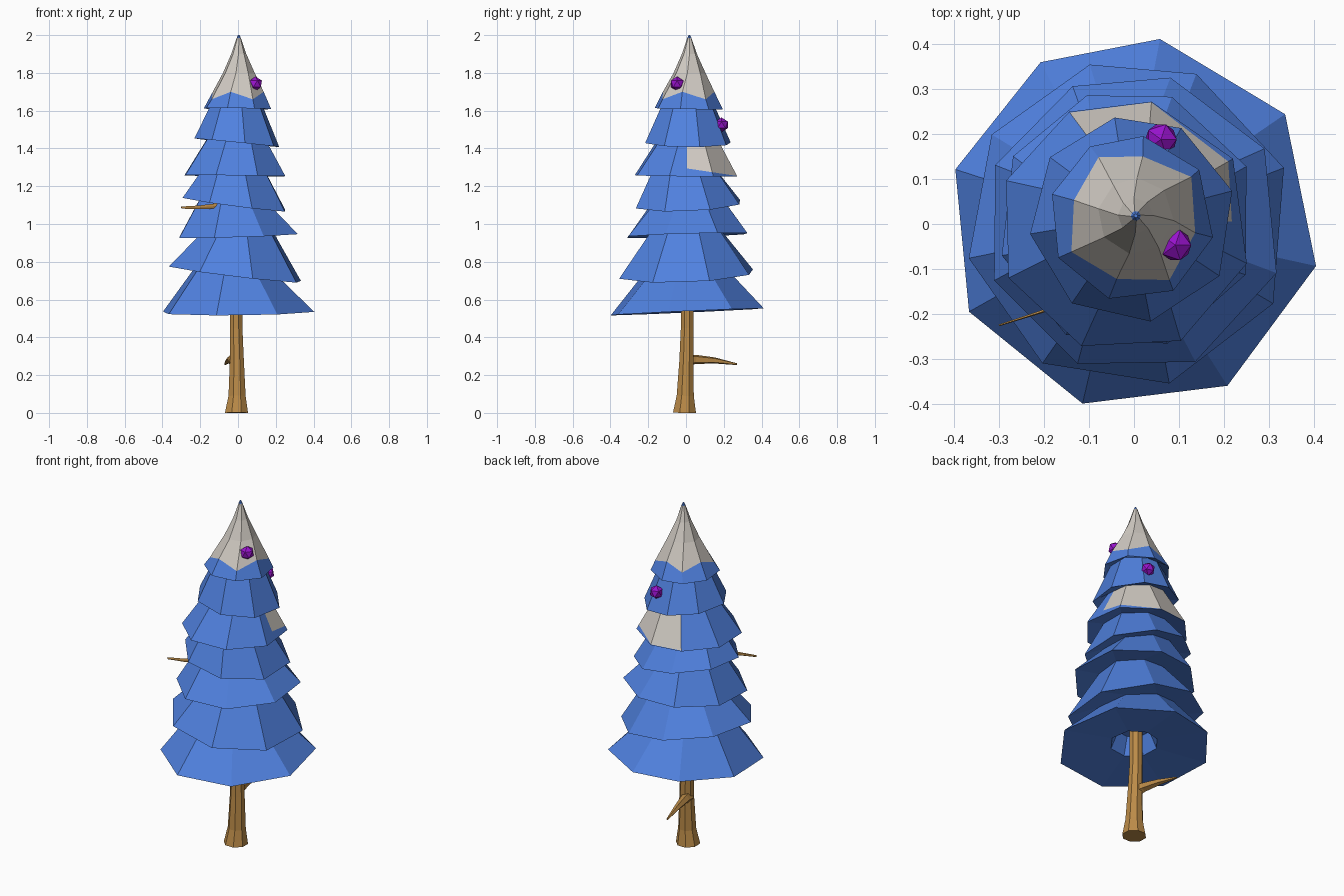
import bpy, bmesh
from math import radians, cos, sin
from mathutils import Vector

cube = bpy.data.objects.get("Cube")
if cube:
    bpy.data.objects.remove(cube)


def material(name, rgb):
    m = bpy.data.materials.new(name)
    m.use_nodes = True
    m.diffuse_color = (*rgb, 1)
    m.node_tree.nodes["Principled BSDF"].inputs["Base Color"].default_value = (*rgb, 1)
    return m


BLUE = material("blue needles", (0.08, 0.22, 0.74))
SNOW = material("snow", (0.64, 0.60, 0.55))
WOOD = material("wood", (0.50, 0.26, 0.065))
PURPLE = material("purple ornament", (0.31, 0.006, 0.60))


def finish(bm, name, *mats):
    bmesh.ops.recalc_face_normals(bm, faces=bm.faces)
    mesh = bpy.data.meshes.new(name)
    bm.to_mesh(mesh)
    bm.free()
    for m in mats:
        mesh.materials.append(m)
    obj = bpy.data.objects.new(name, mesh)
    bpy.context.collection.objects.link(obj)
    return obj


def loft(bm, rings):
    """Join rings of points with quads, cap both ends, return the bands."""
    loops = [[bm.verts.new(p) for p in ring] for ring in rings]
    n = len(loops[0])
    bands = [[bm.faces.new((a[i], a[(i + 1) % n], b[(i + 1) % n], b[i])) for i in range(n)]
             for a, b in zip(loops, loops[1:])]
    bm.faces.new(loops[0][::-1])
    bm.faces.new(loops[-1])
    return bands


def tube(name, path, sides, flat=1.0):
    """Tapered limb along (x, y, z, radius) points."""
    pts = [Vector(p[:3]) for p in path]
    axis = (pts[-1] - pts[0]).normalized()
    side = axis.cross(Vector((0, 0, 1)))
    side = side.normalized() if side.length > 0.2 else Vector((1, 0, 0))
    up = side.cross(axis)
    rings = []
    for c, p in zip(pts, path):
        turns = [radians(360 * (i + 0.5) / sides) for i in range(sides)]
        rings.append([c + p[3] * (side * cos(t) * flat + up * sin(t)) for t in turns])
    bm = bmesh.new()
    loft(bm, rings)
    return finish(bm, name, WOOD)


# Foliage tiers: height, rim radius, top radius, centre x, y, tilt x, y, turn
TIERS = [
    (0.535, 0.415, 0.215, 0.00, 0.00, 0.01, 0.045, 0),
    (0.735, 0.365, 0.190, -0.01, 0.00, -0.12, 0.04, -16),
    (0.940, 0.335, 0.190, 0.00, 0.00, 0.03, 0.03, -6),
    (1.105, 0.290, 0.180, -0.015, 0.01, -0.13, 0.04, -12),
    (1.255, 0.283, 0.160, -0.02, -0.005, -0.01, -0.01, -4),
    (1.430, 0.230, 0.138, -0.003, 0.01, -0.10, -0.01, -20),
    (1.610, 0.185, 0.000, -0.005, 0.012, -0.01, -0.02, 0),
]
ANGLES = (36, 82, 120, 163, 208, 254, 300, 347)


def tier_ring(tier, radius, lift=0.0, turn=None):
    z, _, _, cx, cy, tx, ty, own = tier
    ring = []
    for a in ANGLES:
        t = radians(a + (own if turn is None else turn))
        dx, dy = radius * cos(t), radius * sin(t)
        ring.append(Vector((cx + dx, cy + dy, z + lift + tx * dx + ty * dy)))
    return ring


first, crown = TIERS[0], TIERS[-1]
rings = [tier_ring(first, 0.09, 0.12), tier_ring(first, 0.13, 0.025)]
for tier, above in zip(TIERS, TIERS[1:]):
    rings.append(tier_ring(tier, tier[1]))
    rings.append(tier_ring(above, tier[2], 0.025, tier[7]))
rings.append(tier_ring(crown, crown[1]))

# Pointed crown with a zigzag snow line and a tiny blue tip
snow_line = []
for i, a in enumerate(ANGLES):
    h = 0.09 if i % 2 else 0.05
    r, t = 0.18 - 0.45 * h, radians(a)
    snow_line.append(Vector((r * cos(t), 0.012 + r * sin(t), crown[0] + h)))
rings.append(snow_line)
for z, r, turn in ((1.8, 0.085, 6), (1.9, 0.040, 14), (1.985, 0.011, 22), (2.0, 0.004, 22)):
    rings.append([Vector((0.004 + r * cos(radians(a + turn)),
                          0.018 + r * sin(radians(a + turn)), z)) for a in ANGLES])

bm = bmesh.new()
bands = loft(bm, rings)
for band in bands[-4:-1]:
    for f in band:
        f.material_index = 1

# Snow patch on the fifth tier, trimmed along its lower and front edges
patch = [bands[10][i] for i in (0, 1, 7)]
for f in patch:
    f.material_index = 1
cuts = [(Vector((0, 0, 1.295)), Vector((0, 0.15, 1))), (Vector((0, 0.005, 0)), Vector((0, 1, 0)))]


def patch_faces():
    return [f for f in bm.faces if f.material_index == 1 and f.calc_center_median().z < 1.5]


for co, normal in cuts:
    faces = patch_faces()
    geom = set(faces)
    for f in faces:
        geom.update(f.edges)
        geom.update(f.verts)
    bmesh.ops.bisect_plane(bm, geom=list(geom), plane_co=co, plane_no=normal)
    for f in patch_faces():
        if (f.calc_center_median() - co).dot(normal) < 0:
            f.material_index = 0
finish(bm, "foliage", BLUE, SNOW)

# Trunk, low branch and twig
tube("trunk", [(-0.008, -0.008, 0, 0.066), (-0.005, -0.004, 0.09, 0.049),
               (-0.006, 0.002, 0.28, 0.040), (-0.01, 0.006, 0.45, 0.036),
               (-0.01, 0.006, 0.67, 0.036)], 8)
tube("low_branch", [(-0.015, 0.0, 0.275, 0.034), (-0.03, 0.05, 0.283, 0.026),
                    (-0.05, 0.15, 0.278, 0.017), (-0.068, 0.27, 0.258, 0.005)], 5)
tube("twig", [(-0.06, -0.145, 1.105, 0.016), (-0.12, -0.166, 1.095, 0.014),
              (-0.21, -0.196, 1.088, 0.010), (-0.30, -0.225, 1.087, 0.006)], 5, 0.35)

# Faceted ornaments
for name, spot in (("front_ornament", (0.092, -0.047, 1.742)),
                   ("back_ornament", (0.06, 0.188, 1.525))):
    bm = bmesh.new()
    bmesh.ops.create_icosphere(bm, subdivisions=1, radius=0.039)
    bmesh.ops.translate(bm, vec=spot, verts=bm.verts)
    finish(bm, name, PURPLE)
